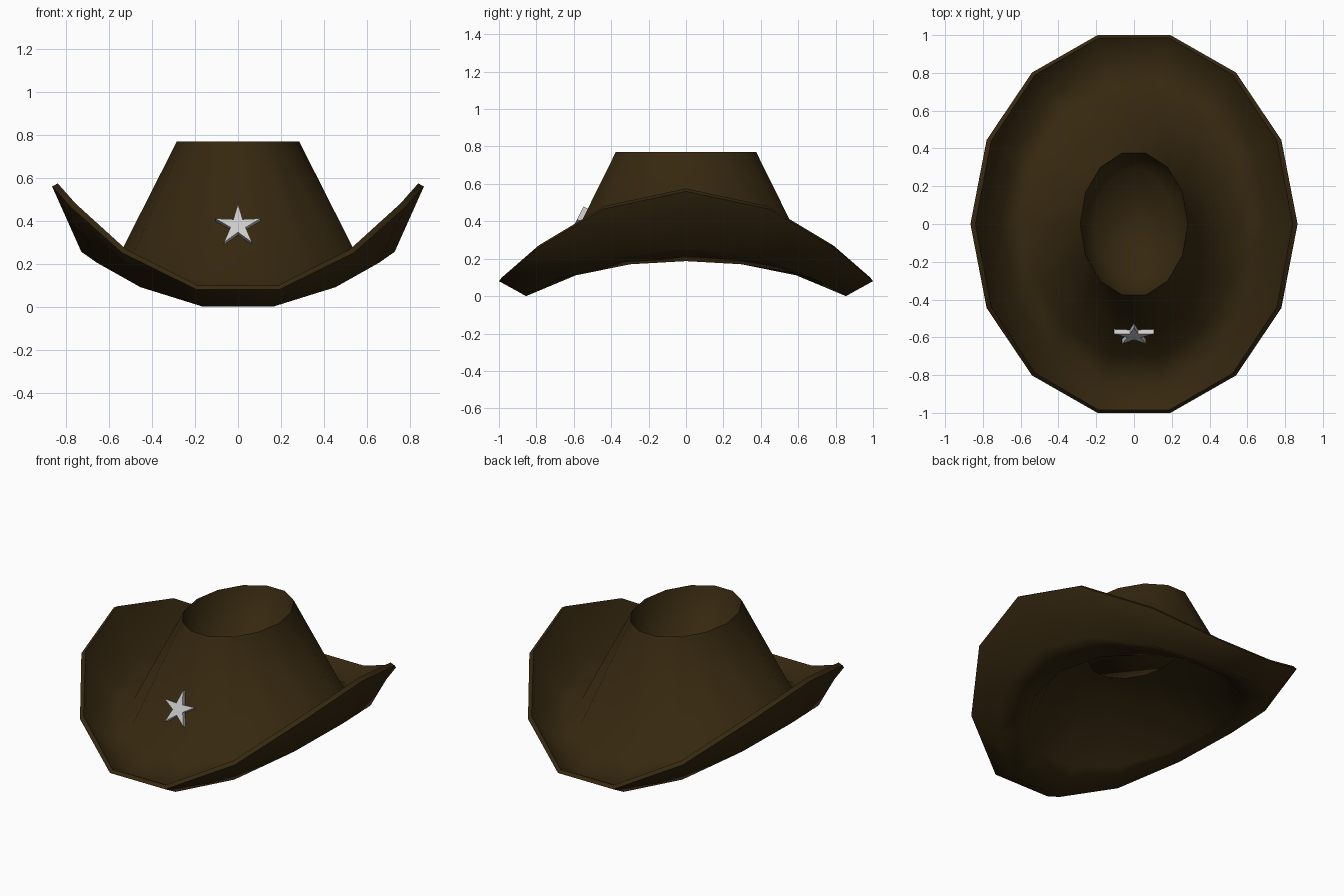
import bpy, bmesh, math
from mathutils import Matrix

if "Cube" in bpy.data.objects:
    bpy.data.objects.remove(bpy.data.objects["Cube"])

SIDES = 14


def material(name, rgb):
    m = bpy.data.materials.new(name)
    m.diffuse_color = (*rgb, 1)
    m.use_nodes = True
    m.node_tree.nodes["Principled BSDF"].inputs["Base Color"].default_value = m.diffuse_color
    return m


def finish(bm, name):
    bmesh.ops.recalc_face_normals(bm, faces=bm.faces)
    me = bpy.data.meshes.new(name)
    bm.to_mesh(me)
    bm.free()
    ob = bpy.data.objects.new(name, me)
    bpy.context.collection.objects.link(ob)
    return ob


def ring(bm, rx, ry, z, drop):
    """Oval of points; height falls by 'drop' towards front and back."""
    pts = []
    for i in range(SIDES):
        a = 2 * math.pi * i / SIDES
        pts.append(bm.verts.new((rx * math.cos(a), ry * math.sin(a),
                                 z - drop * math.sin(a) ** 2)))
    return pts


# Hat: one thin closed section swept round (rx, ry, side height, drop, crisp edge)
section = [
    (0.21, 0.29, 0.53, 0, False),          # dent floor
    (0.285, 0.385, 0.77, 0, True),         # crown rim
    (0.563, 0.712, 0.221, 0.101, False),   # crown meets brim
    (0.708, 0.877, 0.279, 0.26, False),    # brim curl, top
    (0.84, 1.01, 0.575, 0.50, True),       # brim edge, top
    (0.866, 1.0257, 0.56, 0.505, True),    # brim edge, outside
    (0.73, 0.877, 0.256, 0.2693, False),   # brim curl, underside
    (0.55, 0.69, 0.187, 0.09, False),      # head opening
    (0.283, 0.383, 0.71, 0, False),        # inside top of crown
    (0.225, 0.305, 0.50, 0, False),        # underside of dent
]
bm = bmesh.new()
rings = [ring(bm, *s[:4]) for s in section]
for lo, hi in zip(rings, rings[1:]):
    for i in range(SIDES):
        j = (i + 1) % SIDES
        bm.faces.new((lo[i], lo[j], hi[j], hi[i]))
bm.faces.new(rings[0])
bm.faces.new(rings[-1])
for f in bm.faces:
    f.smooth = True
for r, s in zip(rings, section):
    if s[4]:
        for i in range(SIDES):
            bm.edges.get((r[i], r[(i + 1) % SIDES])).smooth = False
hat = finish(bm, "hat")
hat.data.materials.append(material("brown_felt", (0.036, 0.021, 0.005)))

# Star badge lying flat against the sloping front of the crown
bm = bmesh.new()
outline = []
for i in range(10):
    r = 0.11 if i % 2 == 0 else 0.037
    a = math.pi / 2 + i * math.pi / 5
    outline.append(bm.verts.new((r * math.cos(a), r * math.sin(a), 0)))
face = bm.faces.new(outline)
out = bmesh.ops.extrude_face_region(bm, geom=[face])
bmesh.ops.translate(bm, vec=(0, 0, 0.033),
                    verts=[v for v in out["geom"] if isinstance(v, bmesh.types.BMVert)])
star = finish(bm, "star_badge")
tilt = math.atan2(0.51, 0.25)
star.data.transform(Matrix.Translation((0, -0.567, 0.366)) @ Matrix.Rotation(tilt, 4, 'X'))
star.data.materials.append(material("silver", (0.8, 0.8, 0.8)))
